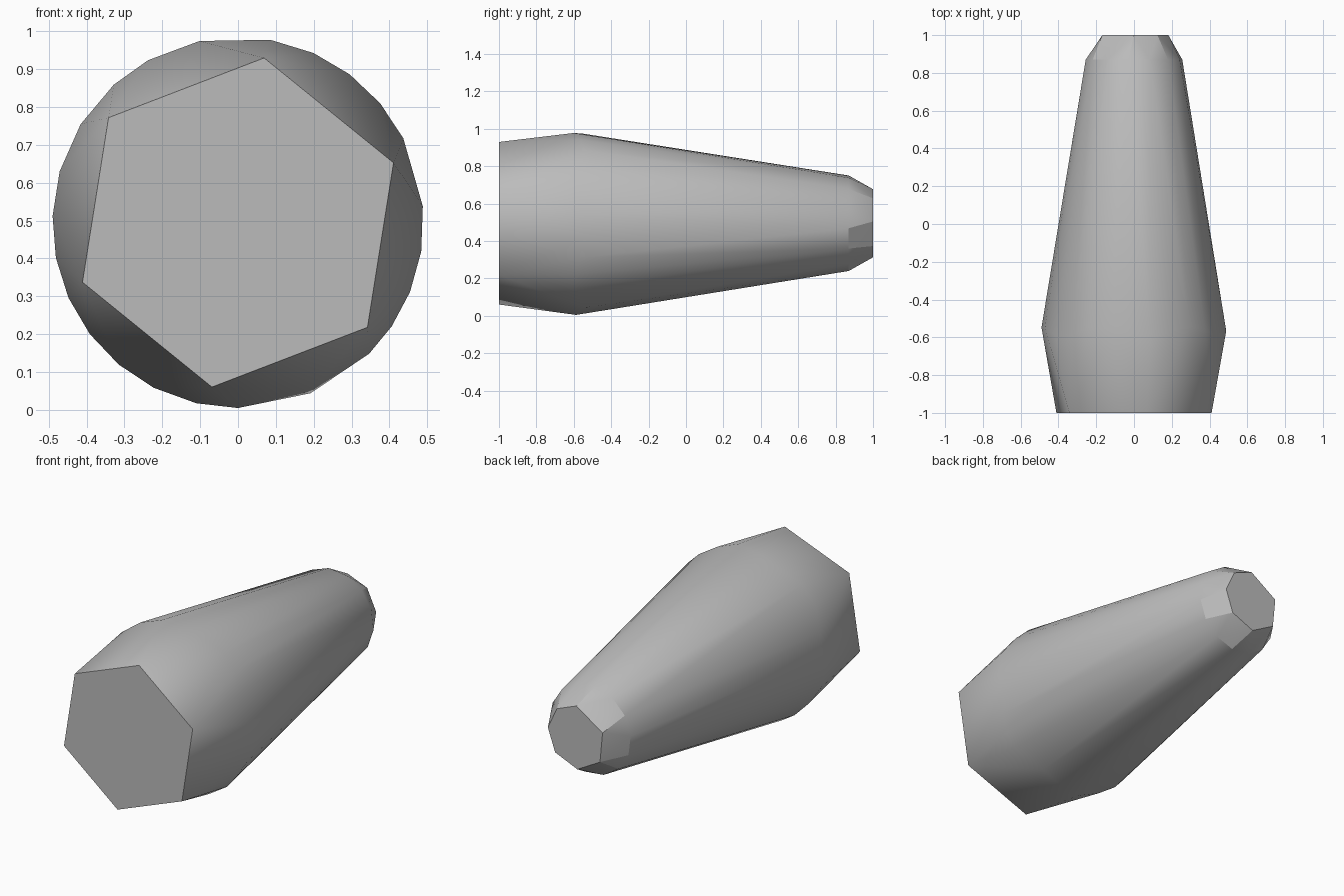
import bpy
import bmesh
from math import radians, sin, cos

CENTRE_Z = 0.495

cube = bpy.data.objects.get("Cube")
if cube:
    bpy.data.objects.remove(cube, do_unlink=True)


def make_material(name, colour):
    material = bpy.data.materials.new(name)
    material.use_nodes = True
    material.diffuse_color = colour
    material.node_tree.nodes["Principled BSDF"].inputs["Base Color"].default_value = colour
    return material


def add_ring(bm, angles, radius, depth):
    """Add points around the long axis; depth gives y for each angle."""
    for angle in angles:
        turn = radians(angle)
        bm.verts.new((radius * cos(turn), depth(angle), CENTRE_Z + radius * sin(turn)))


def regular(count, phase):
    return [phase + step * 360 / count for step in range(count)]


def shoulder_depth(angle):
    """The shoulder reaches further forward at the corners of the front face."""
    return -0.57 - 0.03 * cos(radians(6 * (angle - 21)))


bm = bmesh.new()

# Hexagonal front face
add_ring(bm, regular(6, 21), 0.44, lambda angle: -1.0)

# Widest ring, unevenly faceted
shoulder_angles = [80, 66, 53, 40, 27, 5, -9, -22, -34, -45, -67, -90,
                   -103, -117, -130, -143, -156, -169, 178, 164, 148, 132, 119, 102]
add_ring(bm, shoulder_angles, 0.49, shoulder_depth)

# Rear ring, where the long taper ends
add_ring(bm, regular(14, -6), 0.257, lambda angle: 0.87)

# Small seven-sided rear face
add_ring(bm, [3, 47, 90, 157, 214, 268, 318], 0.182, lambda angle: 1.0)

# Stretch a skin over the rings and merge its flat areas
hull = bmesh.ops.convex_hull(bm, input=bm.verts)
loose = [v for v in bm.verts if not v.link_faces]
bmesh.ops.delete(bm, geom=loose, context="VERTS")
bmesh.ops.dissolve_limit(bm, angle_limit=radians(0.5), verts=bm.verts, edges=bm.edges)
bmesh.ops.recalc_face_normals(bm, faces=bm.faces)

mesh = bpy.data.meshes.new("tapered_body")
bm.to_mesh(mesh)
bm.free()
body = bpy.data.objects.new("tapered_body", mesh)
bpy.context.collection.objects.link(body)
mesh.materials.append(make_material("stone grey", (0.5, 0.5, 0.5, 1.0)))

# Soft facets along the sides, crisp edges at both ends
bpy.ops.object.select_all(action="DESELECT")
body.select_set(True)
bpy.context.view_layer.objects.active = body
bpy.ops.object.shade_smooth_by_angle(angle=radians(22))
